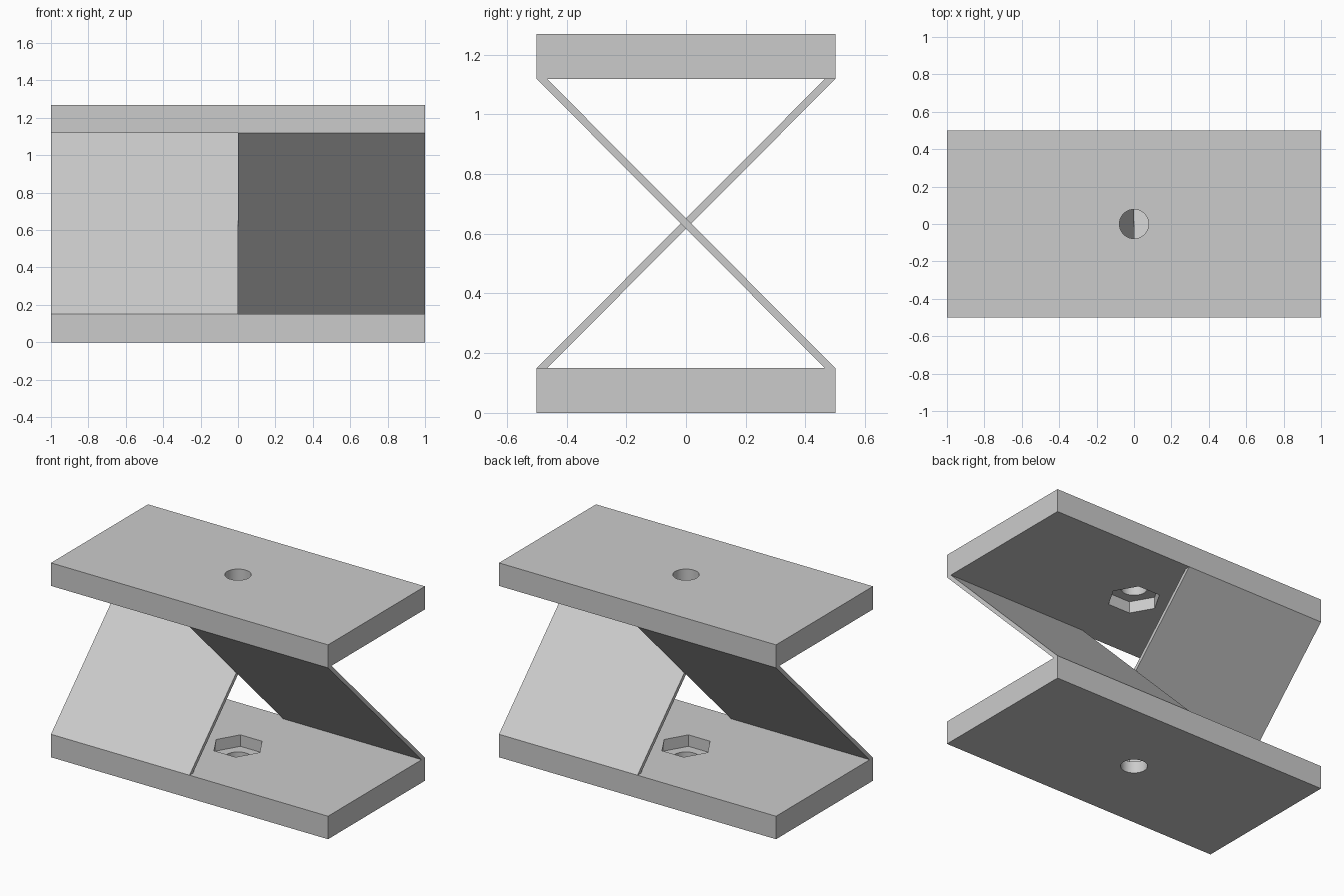
import bpy, bmesh, math

cube = bpy.data.objects.get("Cube")
if cube:
    bpy.data.objects.remove(cube, do_unlink=True)

THICK = 0.15      # plate thickness
HEIGHT = 1.268    # overall height
STRIP = 0.035     # strip width measured along y

grey = bpy.data.materials.new("light_grey")
grey.use_nodes = True
grey.diffuse_color = (0.6, 0.6, 0.6, 1)
shader = next(n for n in grey.node_tree.nodes if n.type == 'BSDF_PRINCIPLED')
shader.inputs["Base Color"].default_value = (0.6, 0.6, 0.6, 1)


def cut(target, sides, radius, depth, z):
    """Cut a vertical prism, centred at height z, out of the target."""
    bpy.ops.mesh.primitive_cylinder_add(vertices=sides, radius=radius, depth=depth,
                                        location=(0, 0, z), rotation=(0, 0, math.pi / 2))
    cutter = bpy.context.object
    cutter.hide_render = True
    cutter.data.materials.append(grey)
    mod = target.modifiers.new("cut", 'BOOLEAN')
    mod.operation = 'DIFFERENCE'
    mod.solver = 'EXACT'
    mod.object = cutter
    bpy.ops.object.select_all(action='DESELECT')
    bpy.context.view_layer.objects.active = target
    target.select_set(True)
    bpy.ops.object.modifier_apply(modifier=mod.name)
    bpy.data.objects.remove(cutter, do_unlink=True)


def plate(name, z, inner_z):
    """Slab with a bolt hole and a hexagonal nut pocket on its inner face."""
    bpy.ops.mesh.primitive_cube_add(size=1, location=(0, 0, z))
    ob = bpy.context.object
    ob.name = name
    ob.scale = (2, 1, THICK)
    bpy.ops.object.transform_apply(location=True, rotation=True, scale=True)
    ob.data.materials.append(grey)
    cut(ob, 48, 0.078, 0.4, z)
    cut(ob, 6, 0.157, THICK, inner_z)
    bpy.ops.object.shade_smooth_by_angle(angle=math.radians(30))


def strip(name, x0, x1, side):
    """Thin slanted sheet; side = 1 rises to the back, -1 rises to the front."""
    low, high = THICK, HEIGHT - THICK
    profile = [(-0.5, low), (-0.5 + STRIP, low), (0.5, high), (0.5 - STRIP, high)]
    bm = bmesh.new()
    face = bm.faces.new([bm.verts.new((x0, side * y, z)) for y, z in profile])
    swept = bmesh.ops.extrude_face_region(bm, geom=[face])
    verts = [g for g in swept["geom"] if isinstance(g, bmesh.types.BMVert)]
    bmesh.ops.translate(bm, vec=(x1 - x0, 0, 0), verts=verts)
    bmesh.ops.recalc_face_normals(bm, faces=bm.faces)
    mesh = bpy.data.meshes.new(name)
    bm.to_mesh(mesh)
    bm.free()
    mesh.materials.append(grey)
    bpy.context.collection.objects.link(bpy.data.objects.new(name, mesh))


# Mirrored plates
plate("bottom_plate", THICK / 2, THICK)
plate("top_plate", HEIGHT - THICK / 2, HEIGHT - THICK)

# Crossing flexible strips, one on each half
strip("right_strip", -1, 0, 1)
strip("left_strip", 0, 1, -1)
